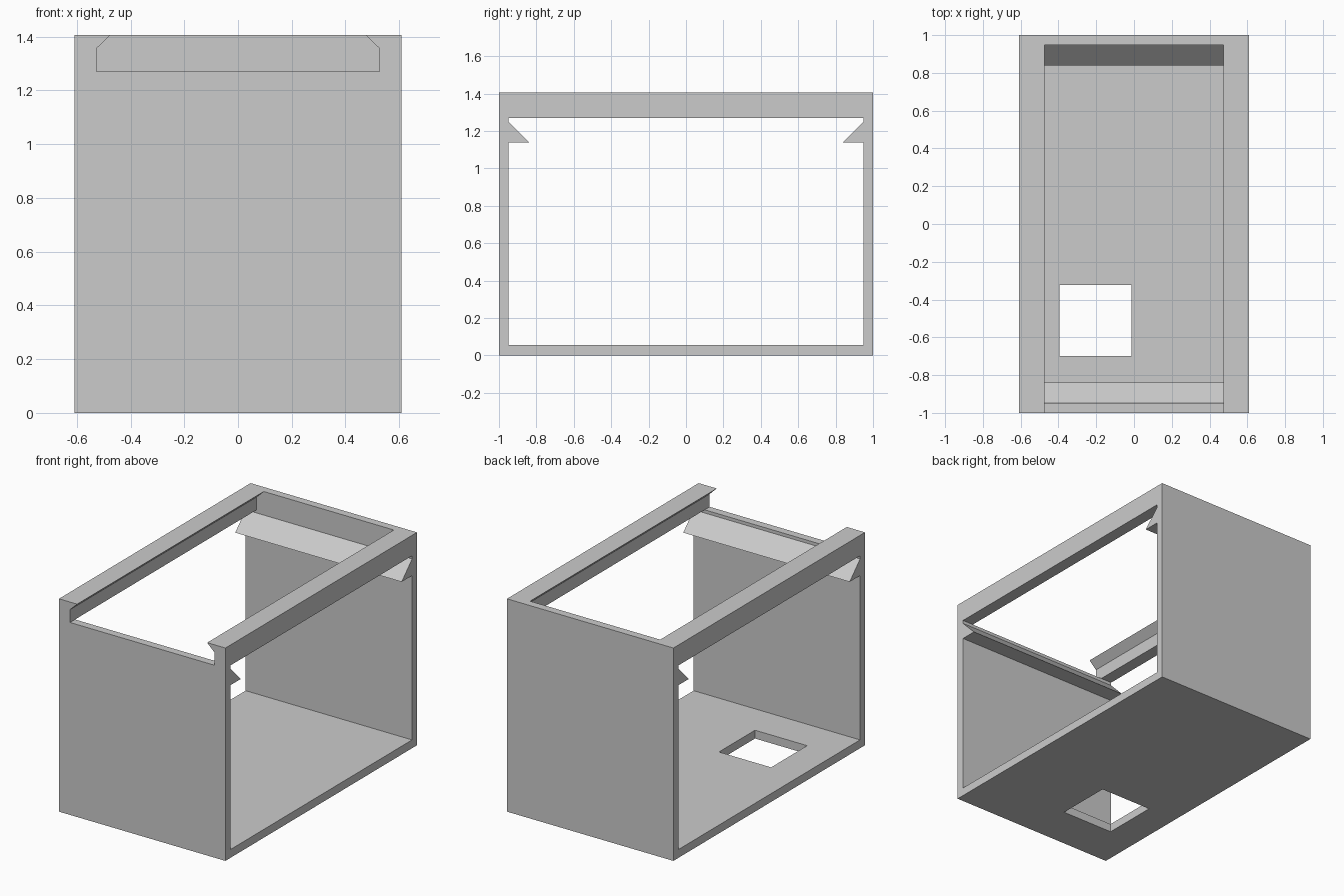
import bpy
import bmesh
from mathutils import Vector

cube = bpy.data.objects.get("Cube")
if cube:
    bpy.data.objects.remove(cube, do_unlink=True)

# Overall sizes
HALF_X, HALF_Y, TOP = 0.608, 1.0, 1.406
INNER_Y, FLOOR, LEDGE = 0.948, 0.055, 1.271

grey = bpy.data.materials.new("light grey plastic")
grey.use_nodes = True
colour = (0.6, 0.6, 0.6, 1)
grey.diffuse_color = colour
grey.node_tree.nodes["Principled BSDF"].inputs["Base Color"].default_value = colour


def extrude_profile(name, points, direction):
    """Make a solid by sweeping a closed outline along a direction."""
    bm = bmesh.new()
    face = bm.faces.new([bm.verts.new(p) for p in points])
    swept = bmesh.ops.extrude_face_region(bm, geom=[face], use_keep_orig=True)
    moved = [v for v in swept["geom"] if isinstance(v, bmesh.types.BMVert)]
    bmesh.ops.translate(bm, verts=moved, vec=Vector(direction))
    bmesh.ops.recalc_face_normals(bm, faces=bm.faces)
    mesh = bpy.data.meshes.new(name)
    bm.to_mesh(mesh)
    bm.free()
    mesh.materials.append(grey)
    obj = bpy.data.objects.new(name, mesh)
    bpy.context.collection.objects.link(obj)
    return obj


# Floor, end walls and snap ridges as one U-shaped section
def inner_wall(side):
    return [(side * INNER_Y, 1.25), (side * 0.84, 1.14),
            (side * INNER_Y, 1.14), (side * INNER_Y, FLOOR)]


section = [(-HALF_Y, 0), (-HALF_Y, LEDGE), (-INNER_Y, LEDGE)]
section += inner_wall(-1) + inner_wall(1)[::-1]
section += [(INNER_Y, TOP), (HALF_Y, TOP), (HALF_Y, 0)]
case = extrude_profile("case_body", [(-HALF_X, y, z) for y, z in section],
                       (2 * HALF_X, 0, 0))

# Square opening through the floor
x0, x1, y0, y1 = -0.395, -0.014, -0.70, -0.324
cutter = extrude_profile("floor_opening_cutter",
                         [(x0, y0, -0.1), (x1, y0, -0.1), (x1, y1, -0.1), (x0, y1, -0.1)],
                         (0, 0, 0.3))
cutter.hide_render = True
cut = case.modifiers.new("floor opening", 'BOOLEAN')
cut.operation = 'DIFFERENCE'
cut.solver = 'EXACT'
cut.object = cutter
bpy.context.view_layer.objects.active = case
bpy.ops.object.modifier_apply(modifier=cut.name)
bpy.data.objects.remove(cutter, do_unlink=True)

# Undercut rails that hold a sliding lid
for name, side in (("left_lid_rail", 1), ("right_lid_rail", -1)):
    rail = [(HALF_X, LEDGE), (0.527, LEDGE), (0.527, 1.356), (0.475, TOP), (HALF_X, TOP)]
    extrude_profile(name, [(side * x, -HALF_Y, z) for x, z in rail],
                    (0, HALF_Y + INNER_Y, 0))
